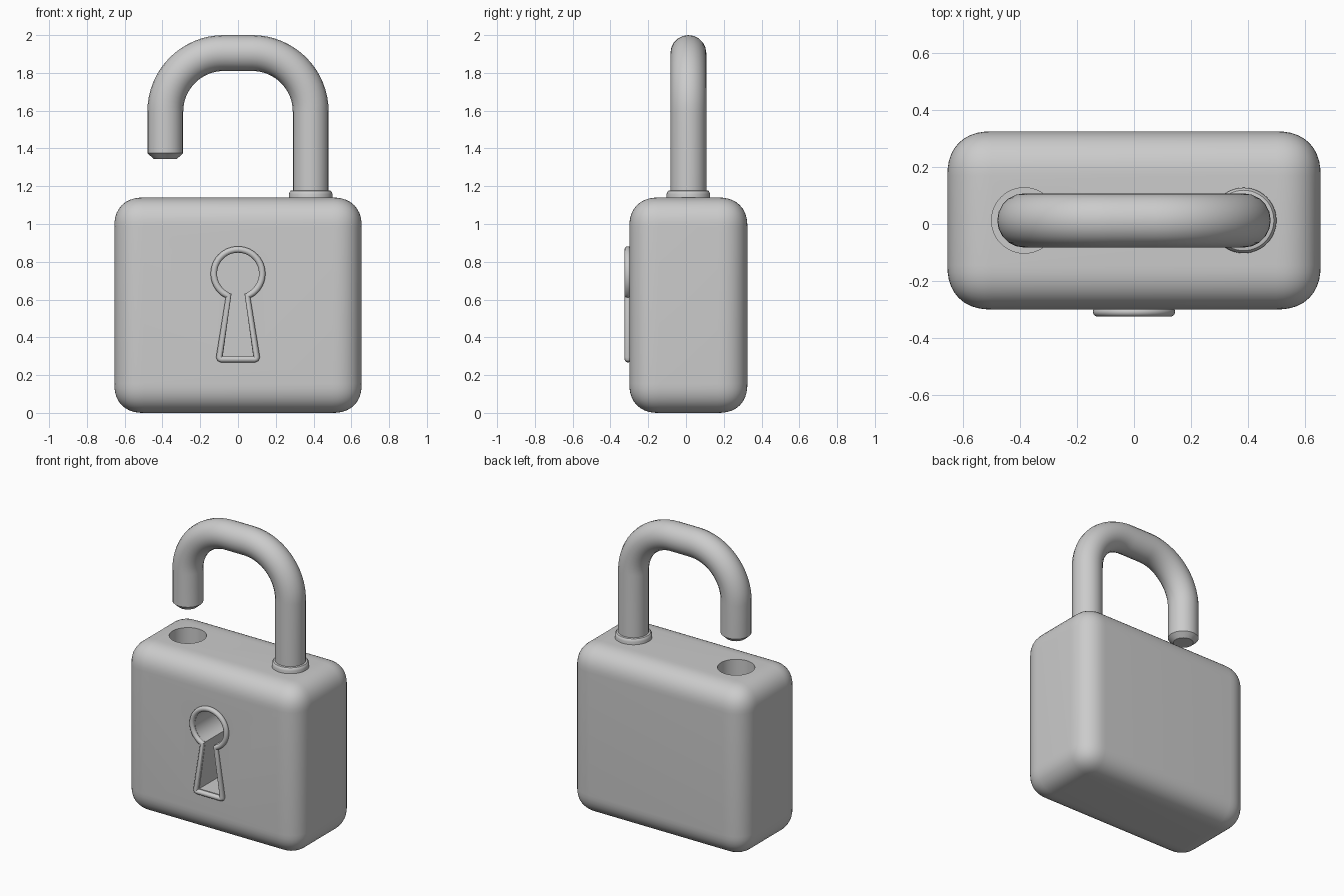
import bpy, bmesh
from math import sin, cos, pi, asin
from mathutils import Matrix

if "Cube" in bpy.data.objects:
    bpy.data.objects.remove(bpy.data.objects["Cube"])

YC = 0.0125      # depth centre of body and shackle
LEG = 0.385      # shackle leg offset


def link(name, data):
    ob = bpy.data.objects.new(name, data)
    bpy.context.collection.objects.link(ob)
    return ob


def from_bm(name, bm):
    bmesh.ops.recalc_face_normals(bm, faces=bm.faces)
    me = bpy.data.meshes.new(name)
    bm.to_mesh(me)
    bm.free()
    return link(name, me)


def activate(ob):
    bpy.ops.object.select_all(action='DESELECT')
    ob.select_set(True)
    bpy.context.view_layer.objects.active = ob


def smooth(ob, angle=0.6):
    activate(ob)
    bpy.ops.object.shade_smooth_by_angle(angle=angle)


def tube(name, pts, radius, cyclic=False, radii=None):
    cu = bpy.data.curves.new(name, 'CURVE')
    cu.dimensions = '3D'
    cu.bevel_depth = radius
    cu.bevel_resolution = 8
    cu.use_fill_caps = not cyclic
    sp = cu.splines.new('POLY')
    sp.points.add(len(pts) - 1)
    for i, p in enumerate(pts):
        sp.points[i].co = (*p, 1)
        sp.points[i].radius = radii[i] if radii else 1
    sp.use_cyclic_u = cyclic
    ob = link(name, cu)
    activate(ob)
    bpy.ops.object.convert(target='MESH')
    smooth(bpy.context.object)
    return bpy.context.object


def keyhole(r, top_x, bottom):
    """Keyhole outline in x, z: round head plus flared slot."""
    a = asin(top_x / r)
    n = 40
    start, sweep = -pi / 2 + a, 2 * pi - 2 * a
    head = [(r * cos(start + sweep * i / n), 0.737 + r * sin(start + sweep * i / n))
            for i in range(n + 1)]
    return head + [(-x, z) for x, z in bottom] + bottom[::-1]


# Body: rounded block
bm = bmesh.new()
bmesh.ops.create_cube(bm, size=1, matrix=Matrix.Translation((0, YC, 0.57))
                      @ Matrix.Diagonal((1.31, 0.625, 1.14, 1)))
bmesh.ops.bevel(bm, geom=bm.edges[:], offset=0.155, segments=10, profile=0.55,
                affect='EDGES', clamp_overlap=True)
body = from_bm("body", bm)

# Cutters: shackle socket and keyhole
bm = bmesh.new()
bmesh.ops.create_cone(bm, cap_ends=True, segments=48, radius1=0.115, radius2=0.115,
                      depth=0.6, matrix=Matrix.Translation((-LEG, YC, 1.14)))
socket = from_bm("socket_cutter", bm)

bm = bmesh.new()
outline = keyhole(0.112, 0.035, [(0.08, 0.302)])
face = bm.faces.new([bm.verts.new((x, -0.5, z)) for x, z in outline])
ext = bmesh.ops.extrude_face_region(bm, geom=[face])
bmesh.ops.translate(bm, vec=(0, 0.5, 0),
                    verts=[v for v in ext["geom"] if isinstance(v, bmesh.types.BMVert)])
slot = from_bm("keyhole_cutter", bm)

activate(body)
for cutter in (socket, slot):
    mod = body.modifiers.new(cutter.name, 'BOOLEAN')
    mod.object = cutter
    mod.solver = 'EXACT'
    bpy.ops.object.modifier_apply(modifier=mod.name)
    bpy.data.objects.remove(cutter)
smooth(body)

# Keyhole rim: bead around the slot
rim = keyhole(0.128, 0.05, [(0.099, 0.296), (0.096, 0.287), (0.088, 0.284)])
tube("keyhole_rim", [(x, -0.308, z) for x, z in rim], 0.017, cyclic=True)

# Shackle: open hook with a chamfered free end
R, CX, CZ, N = 0.31, 0.075, 1.595, 16
path = [(-LEG, YC, 1.345), (-LEG, YC, 1.375)]
path += [(-CX - R * cos(pi / 2 * i / N), YC, CZ + R * sin(pi / 2 * i / N)) for i in range(N + 1)]
path += [(-x, y, z) for x, y, z in path[:1:-1]]
path.append((LEG, YC, 1.05))
tube("shackle", path, 0.095, radii=[0.65] + [1] * (len(path) - 1))

# Collar: rounded ring at the fixed leg, turned from a profile
bm = bmesh.new()
profile = [(0.08, 1.12), (0.115, 1.12), (0.115, 1.158), (0.112, 1.169),
           (0.106, 1.176), (0.098, 1.178), (0.08, 1.178)]
vs = [bm.verts.new((LEG + r, YC, z)) for r, z in profile]
edges = [bm.edges.new(p) for p in zip(vs, vs[1:])]
bmesh.ops.spin(bm, geom=vs + edges, cent=(LEG, YC, 0), axis=(0, 0, 1),
               angle=2 * pi, steps=48)
bmesh.ops.remove_doubles(bm, verts=bm.verts, dist=1e-4)
smooth(from_bm("collar", bm))
